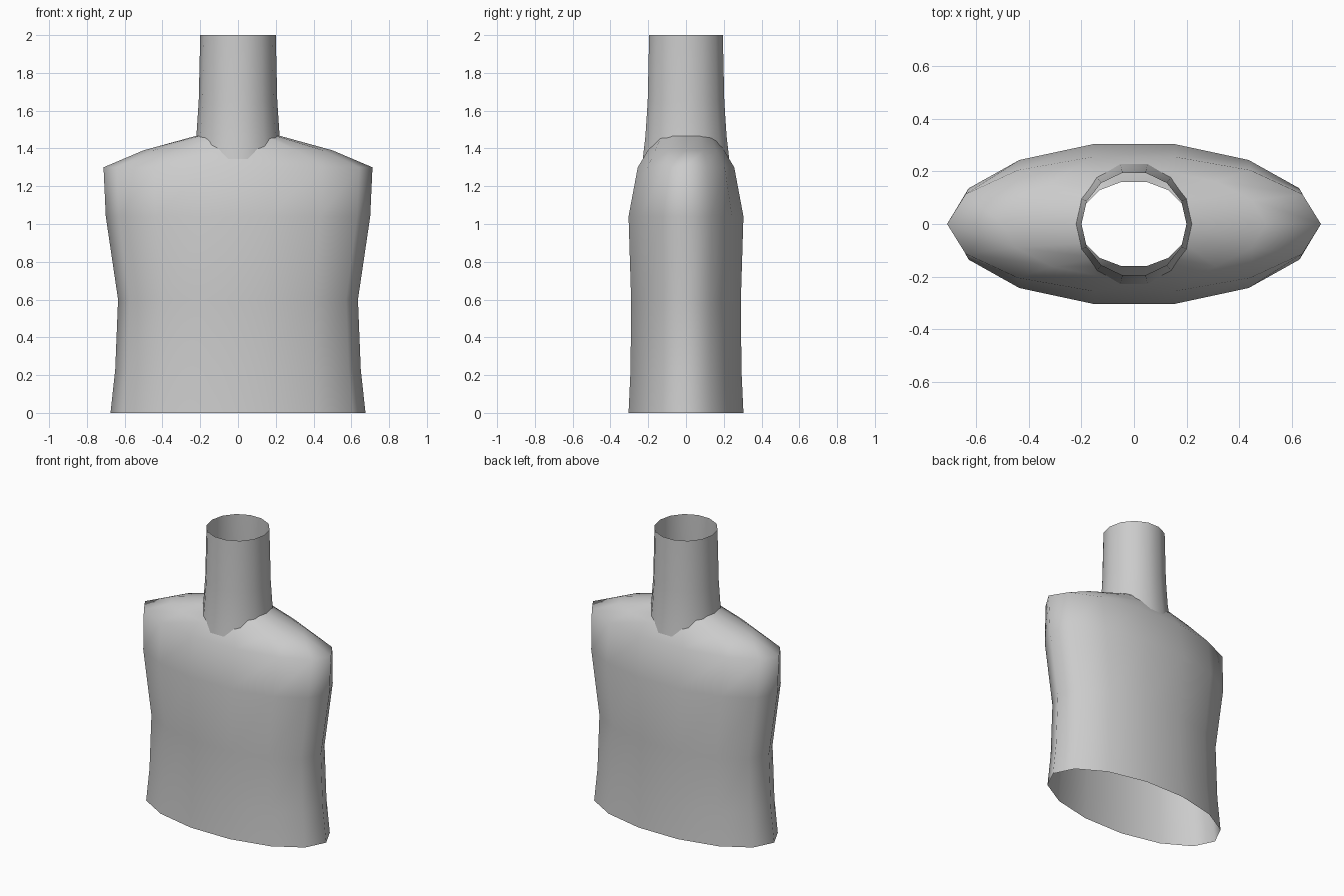
import bpy
import bmesh
import math

cube = bpy.data.objects.get("Cube")
if cube:
    bpy.data.objects.remove(cube, do_unlink=True)

SIDES = 14

# Plain grey for the whole model
grey = bpy.data.materials.new("plain_grey")
grey.use_nodes = True
colour = (0.6, 0.6, 0.6, 1)
grey.diffuse_color = colour
grey.node_tree.nodes["Principled BSDF"].inputs["Base Color"].default_value = colour


def loft(name, rings):
    """Open smooth shell through elliptical rings of (height, x radius, y radius)."""
    bm = bmesh.new()
    loops = []
    for z, rx, ry in rings:
        angles = [math.tau * i / SIDES for i in range(SIDES)]
        loops.append([bm.verts.new((rx * math.cos(a), ry * math.sin(a), z)) for a in angles])
    for low, high in zip(loops, loops[1:]):
        for i in range(SIDES):
            j = (i + 1) % SIDES
            face = bm.faces.new((low[i], low[j], high[j], high[i]))
            face.smooth = True
    mesh = bpy.data.meshes.new(name)
    bm.to_mesh(mesh)
    bm.free()
    mesh.materials.append(grey)
    obj = bpy.data.objects.new(name, mesh)
    bpy.context.collection.objects.link(obj)
    return obj


# Torso, open at the hem and at the collar
loft("torso", [
    (0, 0.675, 0.312),
    (0.23, 0.65, 0.301),
    (0.6, 0.635, 0.298),
    (1.04, 0.70, 0.312),
    (1.30, 0.712, 0.262),
    (1.39, 0.50, 0.207),
    (1.47, 0.21, 0.165),
])

# Neck tube, sunk into the shoulders
loft("neck", [
    (1.34, 0.235, 0.235),
    (1.47, 0.22, 0.22),
    (1.65, 0.208, 0.208),
    (2, 0.2, 0.2),
])
